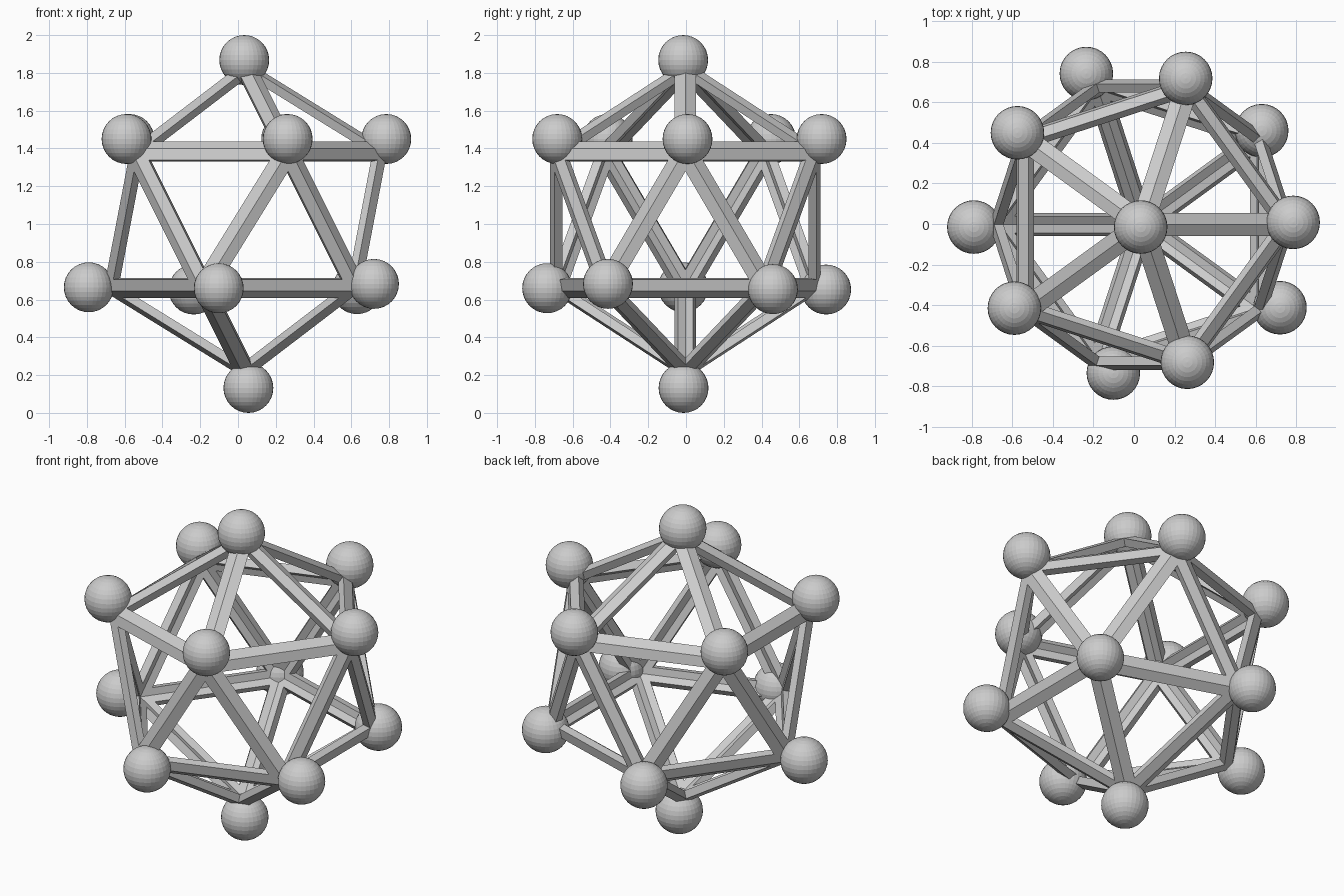
import bpy, bmesh
from mathutils import Vector

if "Cube" in bpy.data.objects:
    bpy.data.objects.remove(bpy.data.objects["Cube"])

CENTRE = Vector((0.04, -0.003, 1.022))
FRAME_RADIUS = 0.842
BALL_RADIUS = 0.132


def make_object(name, bm):
    mesh = bpy.data.meshes.new(name)
    bm.to_mesh(mesh)
    bm.free()
    obj = bpy.data.objects.new(name, mesh)
    bpy.context.scene.collection.objects.link(obj)
    return obj


# Open strut frame: icosahedron with every face inset and cut out, then thickened
bm = bmesh.new()
bmesh.ops.create_icosphere(bm, subdivisions=1, radius=FRAME_RADIUS)
panels = list(bm.faces)
rims = bmesh.ops.inset_individual(bm, faces=panels, thickness=0.061,
                                  use_even_offset=True)["faces"]
keep = set(rims)
bmesh.ops.delete(bm, geom=[f for f in bm.faces if f not in keep], context='FACES')
frame = make_object("strut_frame", bm)
frame.location = CENTRE
shell = frame.modifiers.new("thickness", 'SOLIDIFY')
shell.thickness = 0.047
shell.offset = -1
shell.use_even_offset = True

# Balls sitting slightly unevenly on the frame corners
balls = {
    "top_ball": [(0.033, -0.015, 1.868)],
    "upper_ball": [(0.785, 0.008, 1.45), (0.255, 0.718, 1.45), (-0.575, 0.45, 1.45),
                   (-0.59, -0.415, 1.45), (0.263, -0.682, 1.45)],
    "lower_ball": [(0.63, 0.46, 0.655), (-0.235, 0.742, 0.653), (-0.79, -0.015, 0.665),
                   (-0.102, -0.735, 0.66), (0.72, -0.413, 0.683)],
    "bottom_ball": [(0.055, -0.013, 0.132)],
}
for name, spots in balls.items():
    for spot in spots:
        bm = bmesh.new()
        bmesh.ops.create_uvsphere(bm, u_segments=32, v_segments=16, radius=BALL_RADIUS)
        make_object(name, bm).location = spot
